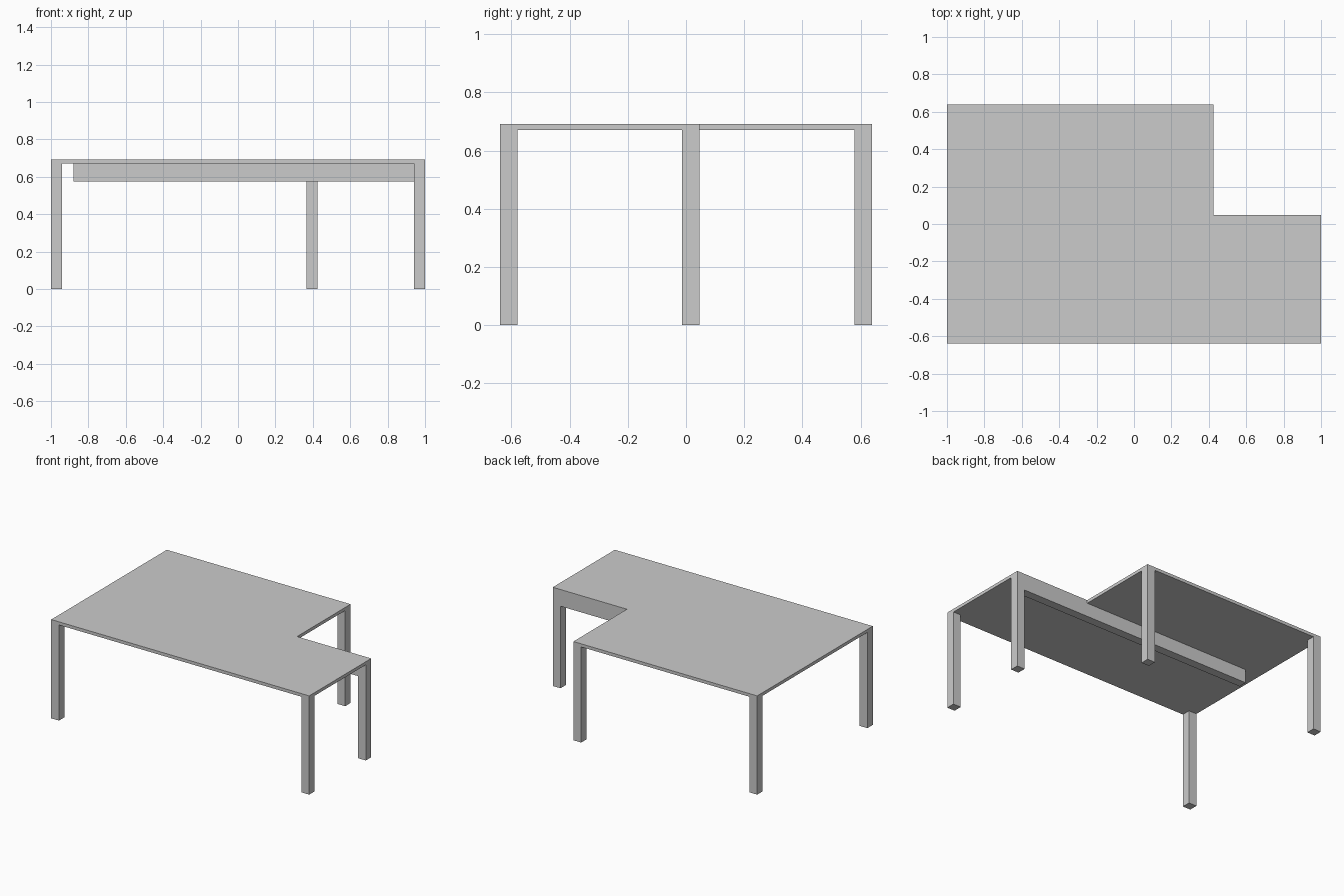
import bpy
import bmesh

cube = bpy.data.objects.get("Cube")
if cube:
    bpy.data.objects.remove(cube, do_unlink=True)

# Overall dimensions
W, D = 1.0, 0.64            # half width, half depth
TOP, UNDER = 0.692, 0.67    # tabletop faces
LEG = 0.06                  # leg thickness
NX, NY = 0.425, 0.047       # inner corner of the notch

grey = bpy.data.materials.new("plain grey")
grey.use_nodes = True
colour = (0.6, 0.6, 0.6, 1)
grey.diffuse_color = colour
grey.node_tree.nodes["Principled BSDF"].inputs["Base Color"].default_value = colour


def prism(name, outline, z0, z1):
    """Extrude a flat outline from z0 up to z1."""
    bm = bmesh.new()
    base = bm.faces.new([bm.verts.new((x, y, z0)) for x, y in outline])
    ext = bmesh.ops.extrude_face_region(bm, geom=[base], use_keep_orig=True)
    for v in ext["geom"]:
        if isinstance(v, bmesh.types.BMVert):
            v.co.z = z1
    bmesh.ops.recalc_face_normals(bm, faces=bm.faces)
    mesh = bpy.data.meshes.new(name)
    bm.to_mesh(mesh)
    bm.free()
    mesh.materials.append(grey)
    obj = bpy.data.objects.new(name, mesh)
    bpy.context.collection.objects.link(obj)
    return obj


def box(name, x0, x1, y0, y1, z0, z1):
    return prism(name, [(x0, y0), (x1, y0), (x1, y1), (x0, y1)], z0, z1)


# L-shaped tabletop
prism("tabletop", [(-W, -D), (W, -D), (W, NY), (NX, NY), (NX, D), (-W, D)], UNDER, TOP)

# One leg under each outer corner: x and y of the leg's low side
legs = {
    "front_right_leg": (-W, -D),
    "front_left_leg": (W - LEG, -D),
    "middle_left_leg": (W - LEG, NY - LEG),
    "back_left_leg": (NX - LEG, D - LEG),
    "back_right_leg": (-W, D - LEG),
}
for name, (x, y) in legs.items():
    box(name, x, x + LEG, y, y + LEG, 0, UNDER)

# Support beam running from the middle leg under the top
box("support_beam", -0.88, W - LEG, NY - LEG, NY, 0.575, UNDER)
